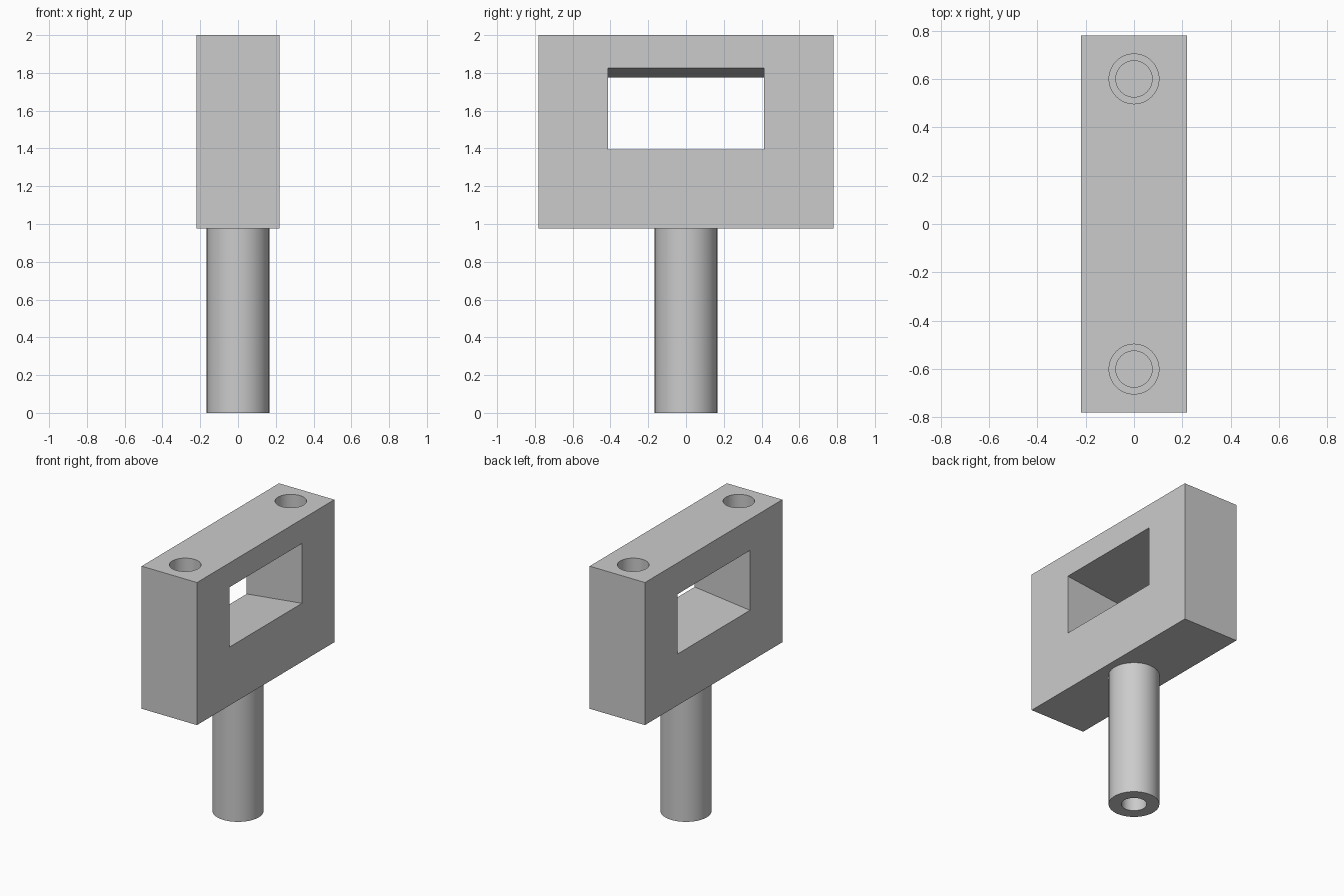
import bpy, bmesh, math

default = bpy.data.objects.get("Cube")
if default:
    bpy.data.objects.remove(default, do_unlink=True)

steel = bpy.data.materials.new("plain grey")
steel.use_nodes = True
grey = (0.6, 0.6, 0.6, 1)
steel.diffuse_color = grey
steel.node_tree.nodes["Principled BSDF"].inputs["Base Color"].default_value = grey


def finish(name, bm):
    bmesh.ops.recalc_face_normals(bm, faces=bm.faces)
    mesh = bpy.data.meshes.new(name)
    bm.to_mesh(mesh)
    bm.free()
    mesh.materials.append(steel)
    obj = bpy.data.objects.new(name, mesh)
    bpy.context.collection.objects.link(obj)
    return obj


def box(name, size, centre, rise=0):
    """Box whose height shifts along x by the given rise."""
    bm = bmesh.new()
    bmesh.ops.create_cube(bm, size=1)
    for v in bm.verts:
        v.co = [c + s * p for c, s, p in zip(centre, size, v.co)]
        v.co.z += rise * v.co.x
    return finish(name, bm)


def cylinder(name, radius, bottom, top, y=0):
    bm = bmesh.new()
    bmesh.ops.create_cone(bm, cap_ends=True, segments=64, radius1=radius,
                          radius2=radius, depth=top - bottom)
    bmesh.ops.translate(bm, verts=bm.verts, vec=(0, y, (top + bottom) / 2))
    return finish(name, bm)


def activate(obj):
    bpy.ops.object.select_all(action="DESELECT")
    obj.select_set(True)
    bpy.context.view_layer.objects.active = obj


def cut(target, cutter):
    cutter.hide_render = True
    activate(target)
    mod = target.modifiers.new("cut", "BOOLEAN")
    mod.operation = "DIFFERENCE"
    mod.solver = "EXACT"
    mod.object = cutter
    bpy.ops.object.modifier_apply(modifier=mod.name)
    bpy.data.objects.remove(cutter, do_unlink=True)


# Head block with a sloping rectangular window
base_z = 0.975
head = box("head_block", (0.44, 1.56, 2 - base_z), (0, 0, (2 + base_z) / 2))
cut(head, box("window_cutter", (0.6, 0.825, 0.43), (0, 0, 1.585), rise=0.114))

# Stepped blind holes in the top, one near each end
for y in (-0.6, 0.6):
    cut(head, cylinder("wide_hole_cutter", 0.103, 1.6, 2.1, y))
    cut(head, cylinder("narrow_hole_cutter", 0.075, 1.3, 1.9, y))

# Round post with a blind bore in its foot
post = cylinder("post", 0.166, 0, base_z)
cut(post, cylinder("bore_cutter", 0.083, -0.1, 0.5))

for part in (head, post):
    activate(part)
    bpy.ops.object.shade_smooth_by_angle(angle=math.radians(30))
